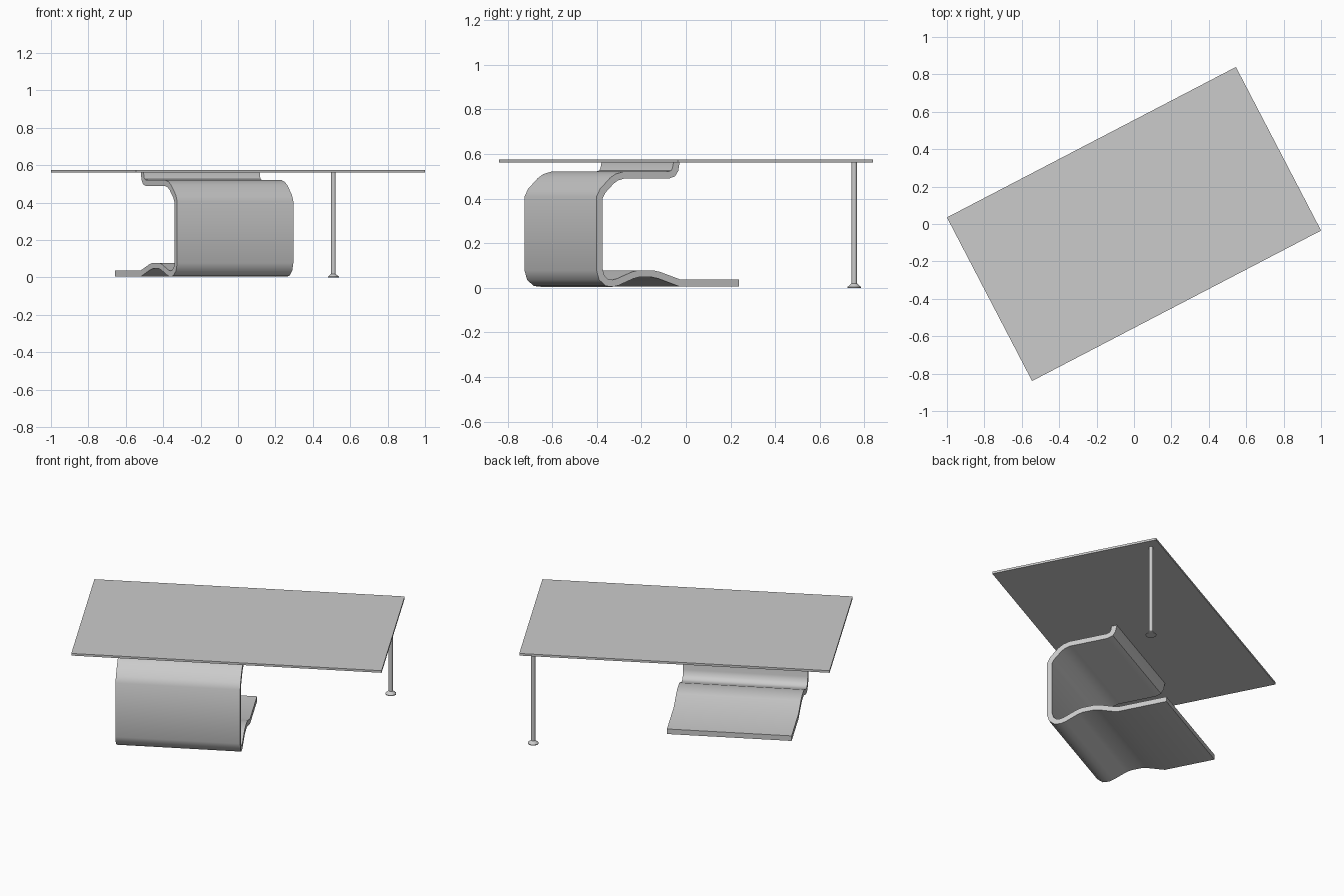
import bpy, bmesh, math
from mathutils import Vector

if "Cube" in bpy.data.objects:
    bpy.data.objects.remove(bpy.data.objects["Cube"])

ANGLE = math.radians(27.5)  # the whole table is turned about z


def finish(bm, name, smooth=True):
    bmesh.ops.recalc_face_normals(bm, faces=bm.faces)
    mesh = bpy.data.meshes.new(name)
    bm.to_mesh(mesh)
    bm.free()
    obj = bpy.data.objects.new(name, mesh)
    bpy.context.collection.objects.link(obj)
    obj.rotation_euler.z = ANGLE
    if smooth:
        bpy.ops.object.select_all(action='DESELECT')
        obj.select_set(True)
        bpy.context.view_layer.objects.active = obj
        bpy.ops.object.shade_smooth_by_angle(angle=math.radians(35))
    return obj


def thicken(path, t):
    """Offset a centre line both ways with mitred joints."""
    pts = [Vector(p) for p in path]
    left, right = [], []
    for i, p in enumerate(pts):
        a = (p - pts[i - 1]).normalized() if i else None
        b = (pts[i + 1] - p).normalized() if i < len(pts) - 1 else a
        a = a or b
        n = Vector((-(a + b).y, (a + b).x)).normalized()
        n *= t / 2 / n.dot(Vector((-a.y, a.x)))
        left.append(p + n)
        right.append(p - n)
    return left, right


# Table top: thin rectangular sheet
bm = bmesh.new()
bmesh.ops.create_cube(bm, size=1)
bmesh.ops.scale(bm, vec=(1.742, 0.986, 0.013), verts=bm.verts)
bmesh.ops.translate(bm, vec=(0, 0, 0.5685), verts=bm.verts)
finish(bm, "table_top", smooth=False)

# Folded ribbon support: side profile swept sideways
path = [(0.227, 0.021), (-0.07, 0.021), (-0.175, 0.056), (-0.21, 0.063),
        (-0.28, 0.063), (-0.31, 0.056), (-0.385, 0.026), (-0.41, 0.020),
        (-0.44, 0.023), (-0.466, 0.045), (-0.477, 0.08), (-0.477, 0.405),
        (-0.462, 0.434), (-0.415, 0.480), (-0.39, 0.496), (-0.355, 0.505),
        (-0.13, 0.505), (-0.105, 0.513), (-0.094, 0.53), (-0.087, 0.565)]
left, right = thicken(path, 0.031)
bm = bmesh.new()
rows = [[[bm.verts.new((x, p.x, p.y)) for p in side] for side in (left, right)]
        for x in (-0.623, 0.077)]
(l0, r0), (l1, r1) = rows
for i in range(len(path) - 1):
    j = i + 1
    for quad in ((l0[i], l0[j], l1[j], l1[i]), (r0[i], r0[j], r1[j], r1[i]),
                 (l0[i], l0[j], r0[j], r0[i]), (l1[i], l1[j], r1[j], r1[i])):
        bm.faces.new(quad)
for k in (0, -1):
    bm.faces.new((l0[k], r0[k], r1[k], l1[k]))
finish(bm, "ribbon_support")

# Slim corner leg with a flared foot: turned profile
profile = [(0.030, 0), (0.030, 0.004), (0.017, 0.015), (0.012, 0.020), (0.012, 0.563)]
bm = bmesh.new()
N = 24
rings = [[bm.verts.new((0.801 + r * math.cos(k * math.tau / N),
                        0.434 + r * math.sin(k * math.tau / N), z))
          for k in range(N)] for r, z in profile]
for a, b in zip(rings, rings[1:]):
    for k in range(N):
        m = (k + 1) % N
        bm.faces.new((a[k], a[m], b[m], b[k]))
bm.faces.new(rings[0])
bm.faces.new(rings[-1])
finish(bm, "corner_leg")
